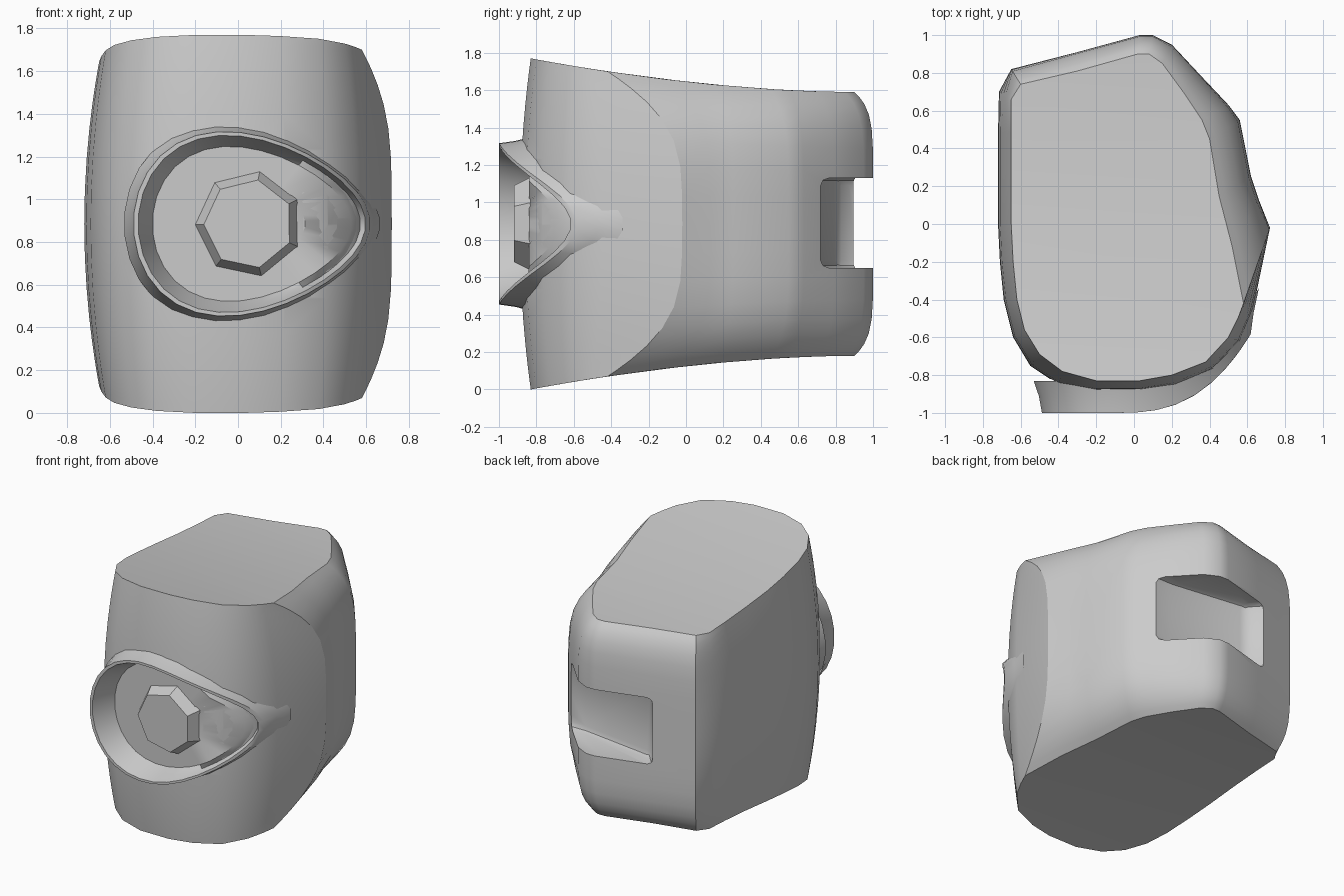
import bpy, bmesh, math

old = bpy.data.objects.get("Cube")
if old:
    bpy.data.objects.remove(old)

grey = bpy.data.materials.new("plain grey")
grey.use_nodes = True
grey.diffuse_color = (0.6, 0.6, 0.6, 1)
grey.node_tree.nodes["Principled BSDF"].inputs["Base Color"].default_value = (0.6, 0.6, 0.6, 1)

MID = 0.885


def select(ob):
    bpy.ops.object.select_all(action='DESELECT')
    ob.select_set(True)
    bpy.context.view_layer.objects.active = ob


def loft(name, rings, caps=(True, True)):
    """Skin closed rings of equal length, optionally filling the ends."""
    bm = bmesh.new()
    loops = [[bm.verts.new(p) for p in ring] for ring in rings]
    n = len(loops[0])
    for a, b in zip(loops, loops[1:]):
        for i in range(n):
            j = (i + 1) % n
            bm.faces.new((a[i], a[j], b[j], b[i]))
    for want, ring in zip(caps, (loops[0], loops[-1])):
        if want:
            # strips across the ring, so a curved cap stays clean
            for i in range(n // 2 - 1):
                bm.faces.new((ring[i], ring[i + 1], ring[n - 2 - i], ring[n - 1 - i]))
    bmesh.ops.recalc_face_normals(bm, faces=bm.faces)
    mesh = bpy.data.meshes.new(name)
    bm.to_mesh(mesh)
    bm.free()
    ob = bpy.data.objects.new(name, mesh)
    bpy.context.collection.objects.link(ob)
    mesh.materials.append(grey)
    return ob


def smooth(ob, angle=30):
    select(ob)
    bpy.ops.object.shade_smooth_by_angle(angle=math.radians(angle))


def cut(ob, cutter):
    mod = ob.modifiers.new("cut", 'BOOLEAN')
    mod.operation = 'DIFFERENCE'
    mod.solver = 'EXACT'
    mod.object = cutter
    select(ob)
    bpy.ops.object.modifier_apply(modifier=mod.name)
    bpy.data.objects.remove(cutter)


# Body: plan outline, front to back, as (mid x, mid y, rim x, rim y, bulge power)
right = [(.03, -.89, .03, -.83, 2), (.22, -.86, .2, -.8, 2), (.42, -.77, .38, -.73, 2),
         (.56, -.62, .5, -.6, 2), (.63, -.45, .55, -.5, 2), (.72, -.02, .58, -.42, 4),
         (.66, .13, .52, -.12, 5), (.62, .25, .45, .15, 5), (.56, .55, .4, .45, 5),
         (.5, .63, .36, .55, 5), (.35, .79, .26, .7, 6), (.2, .95, .15, .85, 7),
         (.1, 1, .08, .9, 8)]
left = [(-.2, -.89, -.2, -.83, 2), (-.4, -.85, -.38, -.78, 2), (-.55, -.75, -.5, -.69, 2),
        (-.64, -.6, -.58, -.56, 2), (-.69, -.4, -.62, -.4, 2), (-.71, -.2, -.64, -.2, 2),
        (-.72, 0, -.65, 0, 2), (-.72, .25, -.65, .25, 2), (-.72, .48, -.65, .48, 2),
        (-.715, .7, -.65, .66, 2), (-.65, .82, -.6, .74, 6), (-.3, .91, -.3, .81, 8),
        (.03, 1, .02, .9, 8)]


def half_height(y):
    return .705 + .18 * (max(0, .9 - y) / 1.73) ** 1.8


def body_ring(s):
    ring = []
    for xm, ym, xt, yt, p in right + left[::-1]:
        f = abs(s) ** p
        x, y = xm + (xt - xm) * f, ym + (yt - ym) * f
        ring.append((x, y, MID + s * half_height(y)))
    return ring


upper = [.2, .4, .58, .72, .83, .91, .96, 1]
levels = [-s for s in upper[::-1]] + [0] + upper
body = loft("body", [body_ring(s) for s in levels])


# Hood: egg-shaped rim that follows the curved front
def rim(x):
    return -1 + .42 * max(0, (x + .1) / .72) ** 2.8


def floor(x):
    return max(-.84, rim(x) + .04)


def egg(scale, depth):
    pts = []
    for i in range(32):
        a = 2 * math.pi * (i + .5) / 32
        x = .065 + .555 * scale * math.cos(a)
        z = MID + .42 * scale * math.sin(a) * (1 - .25 * math.cos(a))
        pts.append((x, depth(x), z))
    return pts


# Recess in the body behind the hood
recess = loft("recess_cutter", [egg(.97, lambda x: -1.3), egg(.97, lambda x: floor(x) + .02)])
cut(body, recess)

# Notch wrapping the back corner
plan = [(.7, .72), (.3, .72), (-.28, .8), (-.37, .9), (-.4, 1.3), (.7, 1.3)]
notch = loft("notch_cutter", [[(x, y, z) for x, y in plan] for z in (.65, 1.13)])
bevel = notch.modifiers.new("round", 'BEVEL')
bevel.width = .04
bevel.segments = 2
select(notch)
bpy.ops.object.modifier_apply(modifier=bevel.name)
cut(body, notch)
smooth(body)

hood = loft("hood", [egg(1.08, lambda x: rim(x) + .17),
                     egg(1.03, lambda x: rim(x) + .09),
                     egg(1, rim),
                     egg(.96, rim),
                     egg(.91, lambda x: rim(x) + .07),
                     egg(.84, floor),
                     egg(.45, floor)], caps=(False, True))
smooth(hood, 35)

# Lens boss: faceted, seven sided
bm = bmesh.new()
bmesh.ops.create_cone(bm, cap_ends=True, segments=7, radius1=.26, radius2=.21, depth=.1)
mesh = bpy.data.meshes.new("lens_boss")
bm.to_mesh(mesh)
bm.free()
mesh.materials.append(grey)
boss = bpy.data.objects.new("lens_boss", mesh)
boss.rotation_euler = (math.pi / 2, math.radians(12), 0)
boss.location = (.05, -.87, MID)
bpy.context.collection.objects.link(boss)
